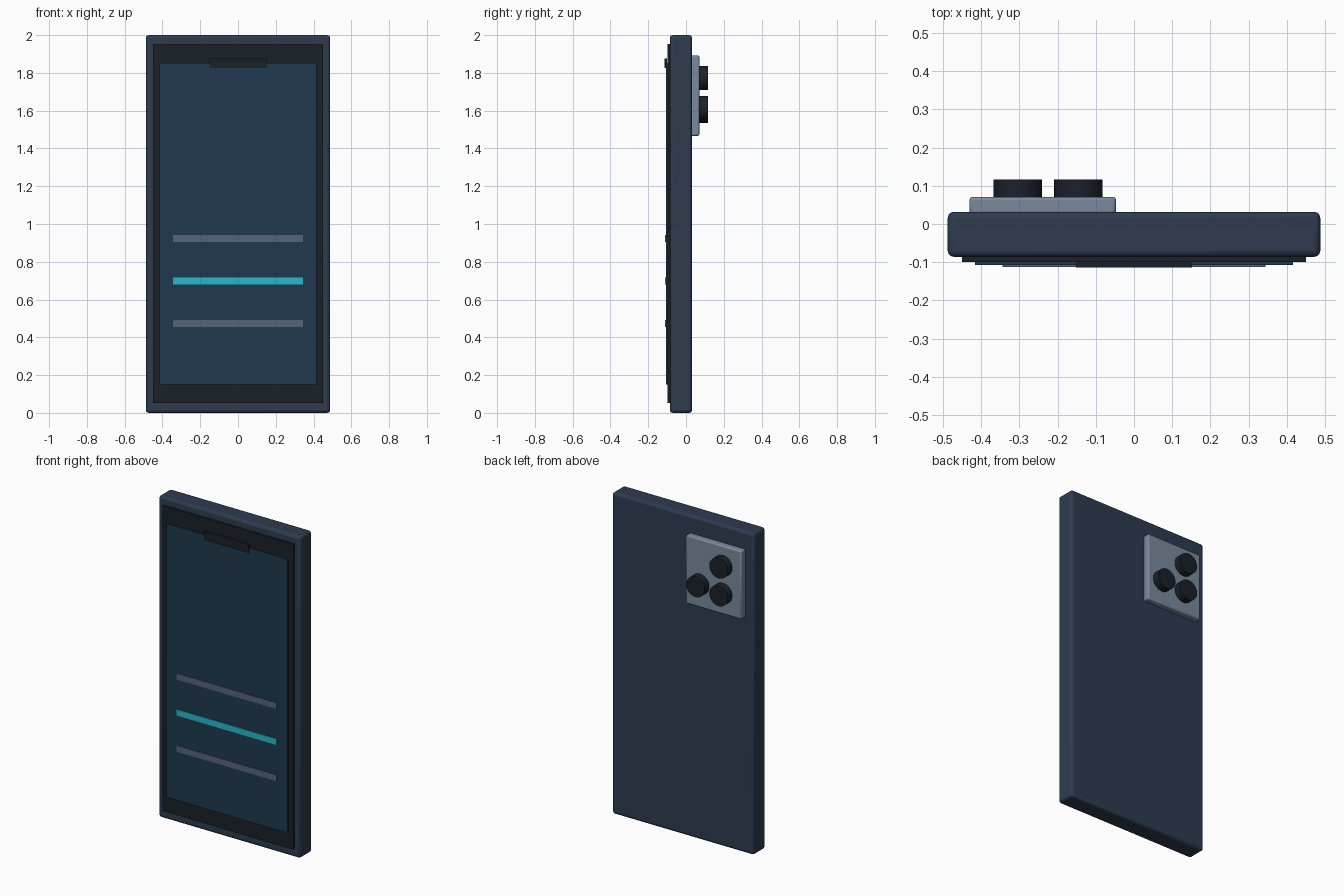
import bpy
import math

if "Cube" in bpy.data.objects:
    bpy.data.objects.remove(bpy.data.objects["Cube"])


def material(name, hex_code):
    """Material from a screen colour, converted to linear."""
    rgb = [int(hex_code[i:i + 2], 16) / 255 for i in (0, 2, 4)]
    m = bpy.data.materials.new(name)
    m.diffuse_color = [((c + 0.055) / 1.055) ** 2.4 for c in rgb] + [1]
    m.use_nodes = True
    m.node_tree.nodes["Principled BSDF"].inputs["Base Color"].default_value = m.diffuse_color
    return m


navy = material("navy_shell", "2E3B50")
black = material("black_trim", "1B2129")
glass = material("blue_screen", "1E3850")
grey = material("slate_line", "56657A")
cyan = material("cyan_line", "26B8CB")
silver = material("silver_plate", "7B8A9E")


def finish(ob, name, mat, bevel=0, segments=2):
    ob.name = name
    ob.data.materials.append(mat)
    if bevel:
        mod = ob.modifiers.new("Bevel", "BEVEL")
        mod.width, mod.segments = bevel, segments
        mod.limit_method = "ANGLE"
    return ob


def box(name, x, y, z, mat, bevel=0, segments=2):
    """Box from (min, max) ranges on each axis."""
    bpy.ops.mesh.primitive_cube_add(size=1, location=[sum(r) / 2 for r in (x, y, z)])
    ob = bpy.context.object
    ob.scale = [r[1] - r[0] for r in (x, y, z)]
    bpy.ops.object.transform_apply(location=False, rotation=False, scale=True)
    if bevel:
        bpy.ops.object.shade_smooth_by_angle(angle=math.radians(35))
    return finish(ob, name, mat, bevel, segments)


# Shell
box("body", (-0.488, 0.488), (-0.086, 0.032), (0, 2), navy, 0.016, 3)

# Front: bezel, screen and notch
box("bezel", (-0.45, 0.45), (-0.099, -0.08), (0.053, 1.952), black)
box("screen", (-0.416, 0.416), (-0.107, -0.09), (0.15, 1.853), glass)
box("notch", (-0.152, 0.152), (-0.114, -0.1), (1.825, 1.877), black)

# Lines shown on the screen
for i, (z, mat) in enumerate([(0.923, grey), (0.699, cyan), (0.474, grey)]):
    box(f"screen_line_{i + 1}", (-0.344, 0.344), (-0.112, -0.1),
        (z - 0.019, z + 0.019), mat)

# Rear camera plate
box("camera_plate", (-0.431, -0.047), (0.025, 0.071), (1.467, 1.892), silver, 0.008)

# Three camera lenses
for i, (x, z) in enumerate([(-0.305, 1.772), (-0.305, 1.599), (-0.146, 1.613)]):
    bpy.ops.mesh.primitive_cylinder_add(vertices=32, radius=0.0635, depth=0.056,
                                        location=(x, 0.088, z),
                                        rotation=(math.pi / 2, 0, 0))
    bpy.ops.object.shade_smooth_by_angle(angle=math.radians(35))
    finish(bpy.context.object, f"camera_lens_{i + 1}", black)
